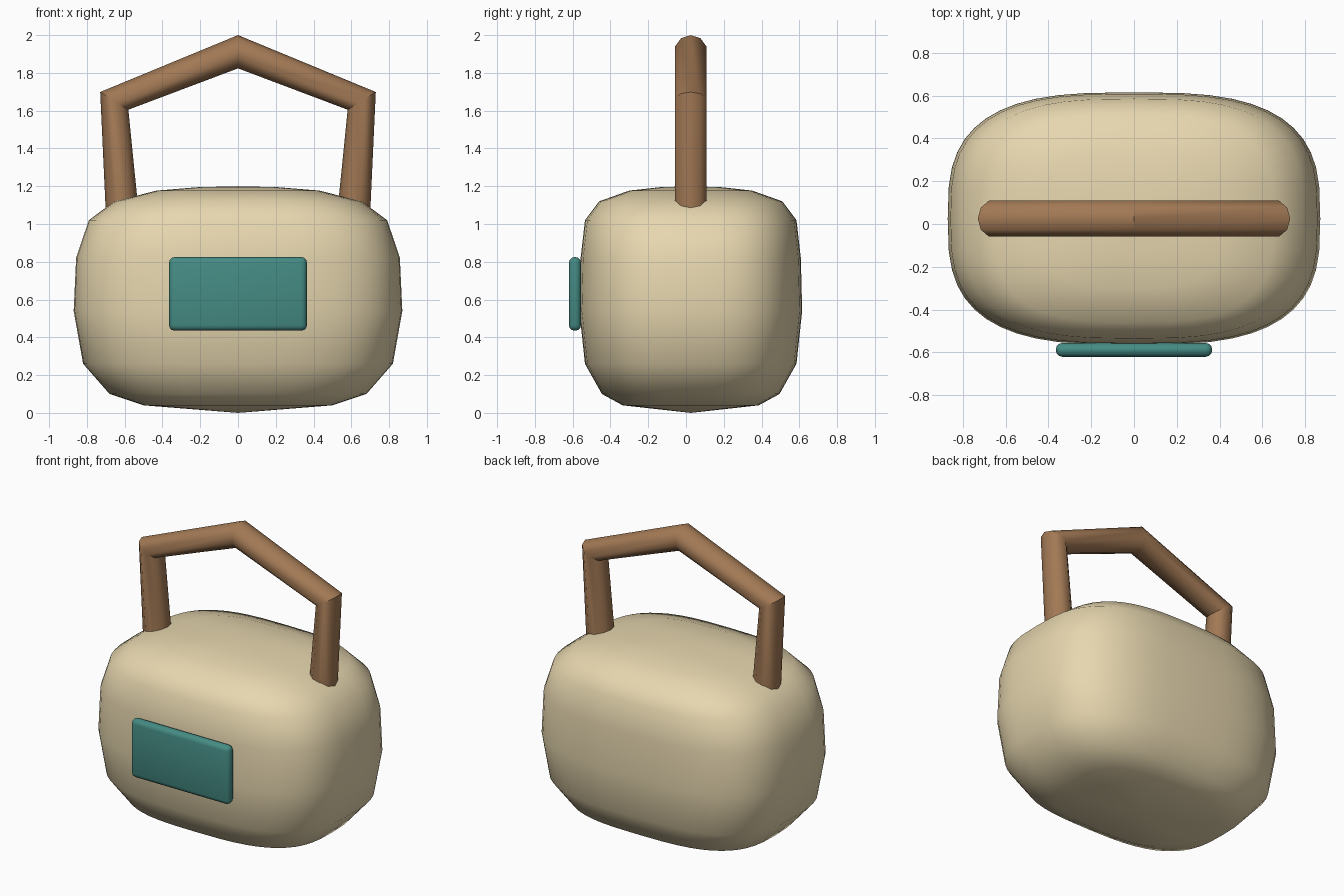
import bpy, bmesh, math
from mathutils import Vector

if "Cube" in bpy.data.objects:
    bpy.data.objects.remove(bpy.data.objects["Cube"])

CY = 0.025  # depth centre of body and handle


def material(name, rgb):
    m = bpy.data.materials.new(name)
    m.diffuse_color = (*rgb, 1)
    m.use_nodes = True
    m.node_tree.nodes["Principled BSDF"].inputs["Base Color"].default_value = m.diffuse_color
    return m


def finish(name, bm, mat, angle):
    bmesh.ops.recalc_face_normals(bm, faces=bm.faces)
    me = bpy.data.meshes.new(name)
    bm.to_mesh(me)
    bm.free()
    ob = bpy.data.objects.new(name, me)
    bpy.context.collection.objects.link(ob)
    me.materials.append(mat)
    bpy.ops.object.select_all(action='DESELECT')
    bpy.context.view_layer.objects.active = ob
    ob.select_set(True)
    bpy.ops.object.shade_smooth_by_angle(angle=math.radians(angle))
    return ob


def bridge(bm, rings):
    for a, b in zip(rings, rings[1:]):
        n = len(a)
        for i in range(n):
            j = (i + 1) % n
            bm.faces.new((a[i], a[j], b[j], b[i]))


def fan(bm, ring, co):
    p = bm.verts.new(co)
    for i in range(len(ring)):
        bm.faces.new((ring[i], ring[(i + 1) % len(ring)], p))


# Body: stacked superellipse rings (z, half width, half depth)
def spow(v, e):
    return math.copysign(abs(v) ** e, v)


profile = [(0.04, 0.50, 0.36), (0.10, 0.68, 0.47), (0.26, 0.82, 0.56),
           (0.54, 0.87, 0.59), (0.82, 0.857, 0.583), (1.02, 0.79, 0.56),
           (1.12, 0.655, 0.485), (1.177, 0.43, 0.325), (1.195, 0.21, 0.16)]
SEG = 48
bm = bmesh.new()
rings = []
for z, rx, ry in profile:
    ring = []
    for i in range(SEG):
        t = 2 * math.pi * i / SEG
        ring.append(bm.verts.new((rx * spow(math.cos(t), 2 / 3),
                                  CY + ry * spow(math.sin(t), 2 / 3), z)))
    rings.append(ring)
bridge(bm, rings)
fan(bm, rings[0], (0, CY, 0))
fan(bm, rings[-1], (0, CY, 1.2))
finish("body", bm, material("cream", (0.80, 0.68, 0.43)), 60)

# Handle: ten-sided tube swept along a bent path
path = [Vector(p) for p in ((-0.61, CY, 1.02), (-0.655, CY, 1.652), (0, CY, 1.912),
                            (0.655, CY, 1.652), (0.61, CY, 1.02))]
R, SIDES = 0.088, 10
bm = bmesh.new()
rings = []
for k, p in enumerate(path):
    d = Vector()
    if k > 0:
        d += (p - path[k - 1]).normalized()
    if k < len(path) - 1:
        d += (path[k + 1] - p).normalized()
    d.normalize()
    out = Vector((-d.z, 0, d.x))
    rings.append([bm.verts.new(p + R * (math.cos(a) * out + math.sin(a) * Vector((0, 1, 0))))
                  for a in (2 * math.pi * i / SIDES for i in range(SIDES))])
bridge(bm, rings)
bm.faces.new(rings[0])
bm.faces.new(rings[-1])
finish("handle", bm, material("brown", (0.36, 0.19, 0.09)), 40)

# Front panel: rounded slab
bm = bmesh.new()
bmesh.ops.create_cube(bm, size=1)
for v in bm.verts:
    v.co = Vector((v.co.x * 0.73, v.co.y * 0.064 - 0.588, v.co.z * 0.39 + 0.63))
bmesh.ops.bevel(bm, geom=bm.edges[:], offset=0.03, segments=3, profile=0.5, affect='EDGES')
finish("front_panel", bm, material("teal", (0.06, 0.26, 0.23)), 40)
